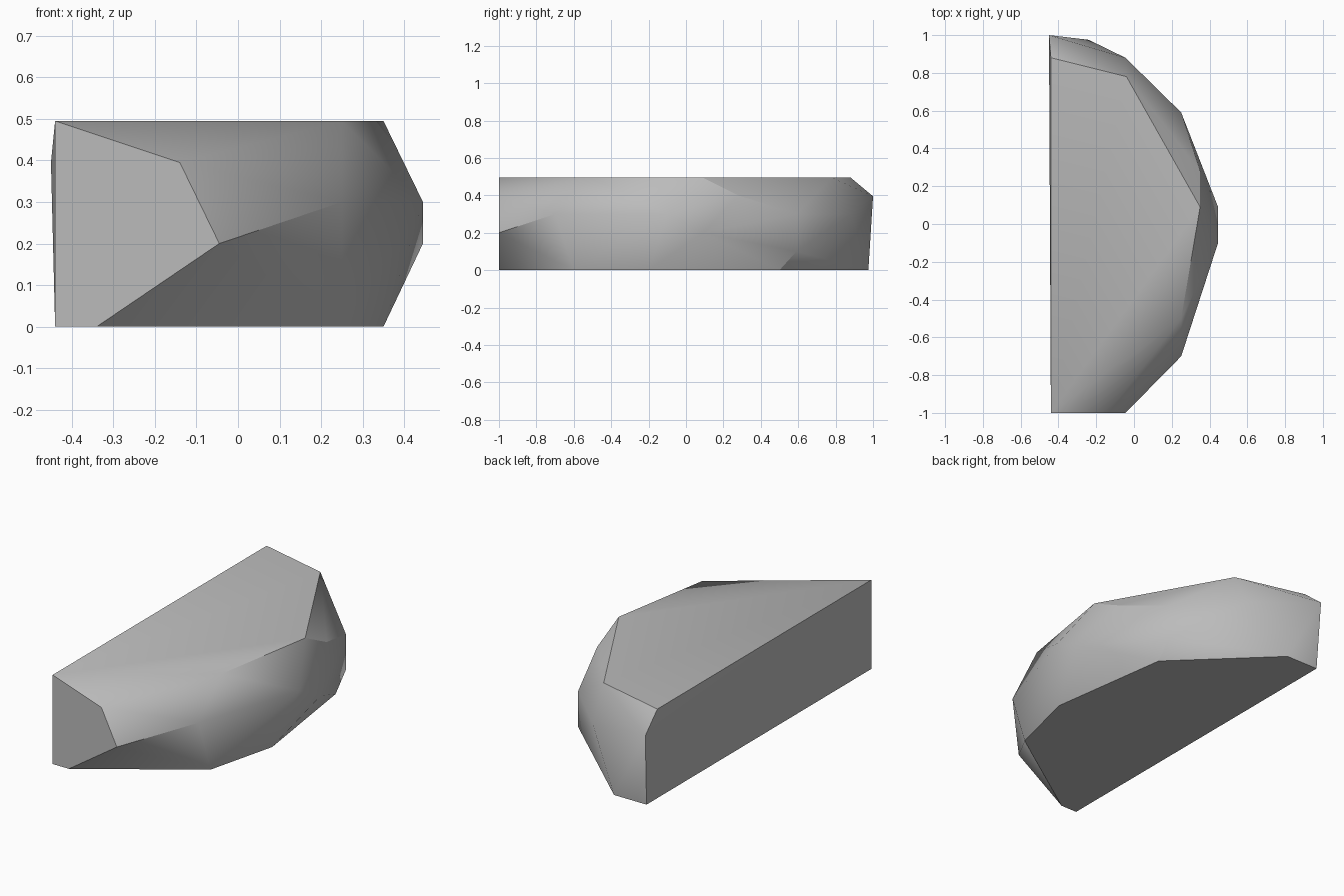
import bpy
import bmesh
import math

cube = bpy.data.objects.get("Cube")
if cube:
    bpy.data.objects.remove(cube, do_unlink=True)


def make_material(name, colour):
    material = bpy.data.materials.new(name)
    material.use_nodes = True
    material.diffuse_color = colour
    shader = material.node_tree.nodes["Principled BSDF"]
    shader.inputs["Base Color"].default_value = colour
    return material


def hull_object(name, points, material):
    """Wrap a convex skin around the corner points."""
    bm = bmesh.new()
    for point in points:
        bm.verts.new(point)
    bmesh.ops.convex_hull(bm, input=bm.verts[:])
    # Merge the flat top, base and cut faces
    bmesh.ops.dissolve_limit(bm, angle_limit=math.radians(0.5),
                             verts=bm.verts[:], edges=bm.edges[:])
    bmesh.ops.recalc_face_normals(bm, faces=bm.faces[:])
    mesh = bpy.data.meshes.new(name)
    bm.to_mesh(mesh)
    bm.free()
    mesh.materials.append(material)
    obj = bpy.data.objects.new(name, mesh)
    bpy.context.collection.objects.link(obj)
    return obj


WALL = -0.44   # plane of the long flat cut
FRONT = -1.0   # plane of the short flat cut
TOP = 0.495

# Outlines of the flat base and flat top
base_outline = [(WALL, FRONT), (-0.34, FRONT), (0.25, -0.6), (0.35, -0.2),
                (0.25, 0.5), (-0.24, 0.975), (WALL, 0.975)]
top_outline = [(WALL, FRONT), (0.25, -0.5), (0.35, 0.09),
               (-0.04, 0.78), (WALL, 0.88)]

# Chipped corners around the curved side, from front to back
side_corners = [(-0.14, FRONT, 0.395), (-0.045, FRONT, 0.2),
                (0.25, -0.7, 0.3), (0.445, -0.1, 0.3), (0.445, 0.09, 0.2),
                (0.35, 0.28, 0.4), (0.25, 0.59, 0.3), (0.25, 0.59, 0.1),
                (-0.045, 0.88, 0.3), (-0.45, 1.0, 0.395)]

corners = [(x, y, 0.0) for x, y in base_outline]
corners += [(x, y, TOP) for x, y in top_outline]
corners += side_corners

stone = make_material("stone_grey", (0.5, 0.5, 0.5, 1.0))
rock = hull_object("half_rock", corners, stone)

# Soft shading across shallow facets, crisp along strong edges
bpy.ops.object.select_all(action="DESELECT")
rock.select_set(True)
bpy.context.view_layer.objects.active = rock
bpy.ops.object.shade_smooth_by_angle(angle=math.radians(30))
